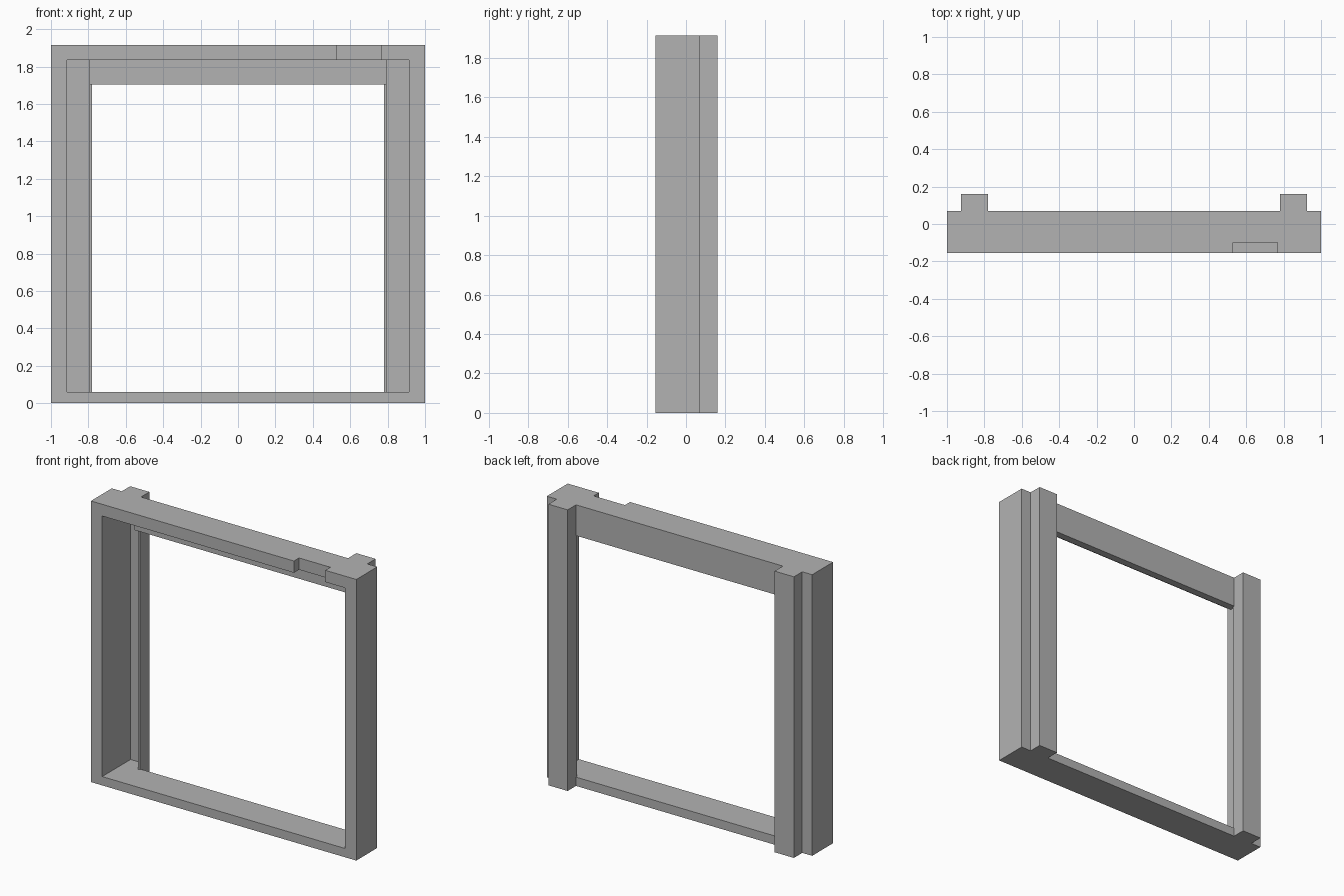
import bpy
import bmesh

cube = bpy.data.objects.get("Cube")
if cube:
    bpy.data.objects.remove(cube, do_unlink=True)

# Single flat colour
grey = bpy.data.materials.new("plain grey")
grey.use_nodes = True
colour = (0.45, 0.45, 0.45, 1)
grey.diffuse_color = colour
grey.node_tree.nodes["Principled BSDF"].inputs["Base Color"].default_value = colour


def prism(name, half_plan, z0, z1):
    """Mirror a right-hand plan outline across x = 0 and extrude it upward."""
    plan = half_plan + [(-x, y) for x, y in reversed(half_plan)]
    bm = bmesh.new()
    face = bm.faces.new([bm.verts.new((x, y, z0)) for x, y in plan])
    out = bmesh.ops.extrude_face_region(bm, geom=[face])
    top = [v for v in out["geom"] if isinstance(v, bmesh.types.BMVert)]
    bmesh.ops.translate(bm, verts=top, vec=(0, 0, z1 - z0))
    bmesh.ops.recalc_face_normals(bm, faces=bm.faces)
    mesh = bpy.data.meshes.new(name)
    bm.to_mesh(mesh)
    bm.free()
    mesh.materials.append(grey)
    obj = bpy.data.objects.new(name, mesh)
    bpy.context.collection.objects.link(obj)
    return obj


FRONT, BACK, REAR = -0.155, 0.07, 0.16
SILL, HEAD, LIP, TOP = 0.06, 1.835, 1.705, 1.915

# Solid frame outline with two rear guide strips
frame = prism("window_frame", [(1, FRONT), (1, BACK), (0.925, BACK), (0.925, REAR),
                               (0.78, REAR), (0.78, BACK)], 0, TOP)

# Main recess, with a hollow channel inside each guide strip
recess = prism("recess_cutter", [(0.915, -0.3), (0.915, 0.15), (0.795, 0.15),
                                 (0.795, 0.02)], SILL, HEAD)

# Opening through the back, leaving a top lip and thin guide walls
opening = prism("opening_cutter", [(0.795, -0.3), (0.795, 0.06), (0.78, 0.06),
                                   (0.78, 0.3)], SILL, LIP)

# Notch in the front of the head rail
notch = prism("notch_cutter", [(0.118, -0.3), (0.118, -0.1)], HEAD - 0.05, TOP + 0.1)
notch.location.x = 0.648

for cutter in (recess, opening, notch):
    cut = frame.modifiers.new(cutter.name, "BOOLEAN")
    cut.operation = "DIFFERENCE"
    cut.solver = "EXACT"
    cut.object = cutter
    cutter.hide_render = True
    cutter.hide_viewport = True
    cutter.display_type = "WIRE"

# Bake the cuts and drop the helpers
bpy.context.view_layer.update()
graph = bpy.context.evaluated_depsgraph_get()
cut_mesh = bpy.data.meshes.new_from_object(frame.evaluated_get(graph))
frame.modifiers.clear()
frame.data = cut_mesh
for cutter in (recess, opening, notch):
    bpy.data.objects.remove(cutter, do_unlink=True)
